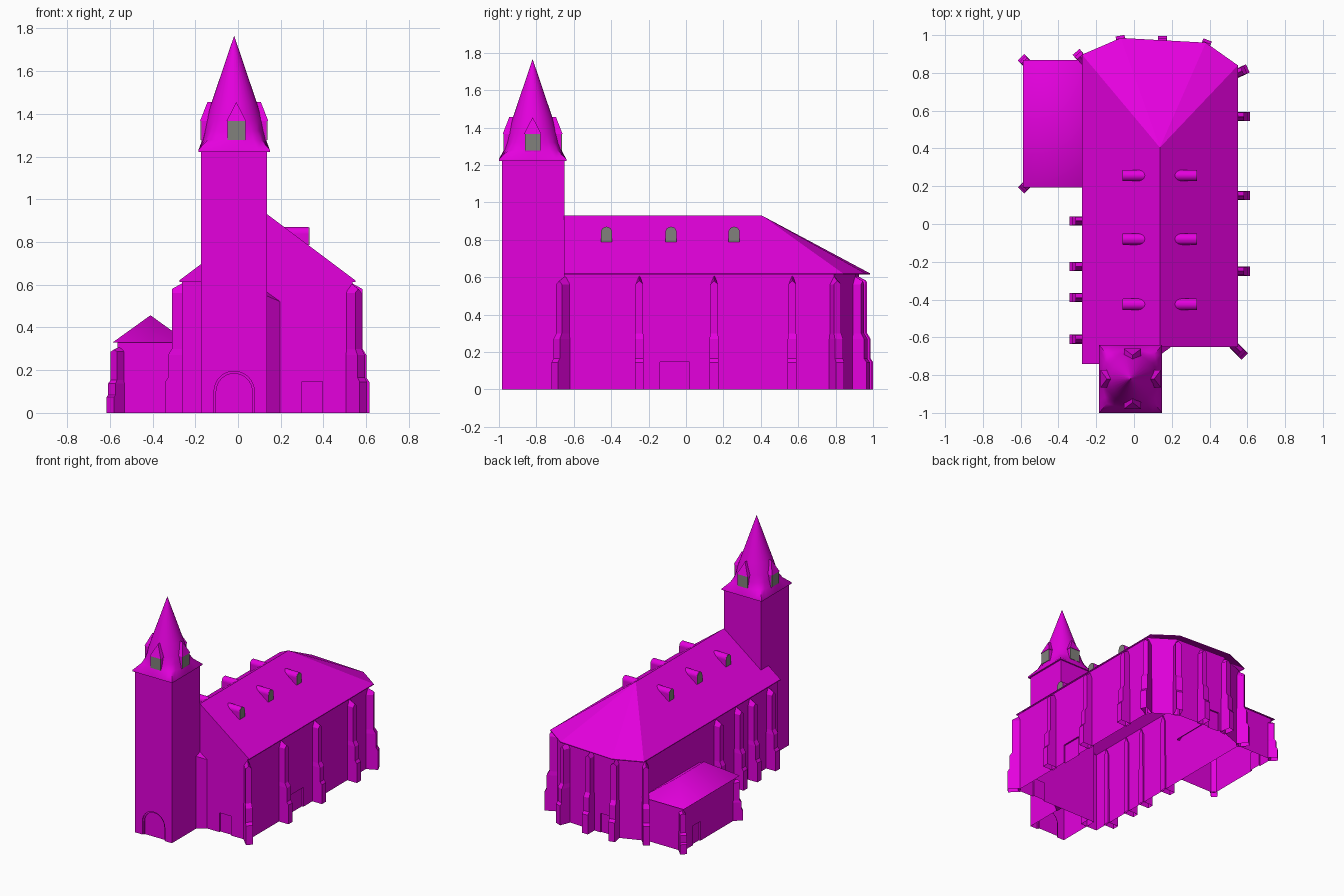
import bpy, bmesh, math
from mathutils import Matrix

if "Cube" in bpy.data.objects:
    bpy.data.objects.remove(bpy.data.objects["Cube"])


def material(name, rgb):
    m = bpy.data.materials.new(name)
    m.diffuse_color = (*rgb, 1)
    m.use_nodes = True
    m.node_tree.nodes["Principled BSDF"].inputs["Base Color"].default_value = m.diffuse_color
    return m


MAGENTA = material("magenta", (0.78, 0.0, 0.73))
GREY = material("window grey", (0.22, 0.22, 0.2))


def make(name, verts, faces, mat=MAGENTA, matrix=None):
    bm = bmesh.new()
    vs = [bm.verts.new(v) for v in verts]
    for f in faces:
        bm.faces.new([vs[i] for i in f])
    if matrix:
        bm.transform(matrix)
    bmesh.ops.remove_doubles(bm, verts=bm.verts, dist=1e-5)
    bmesh.ops.recalc_face_normals(bm, faces=bm.faces)
    me = bpy.data.meshes.new(name)
    bm.to_mesh(me)
    bm.free()
    me.materials.append(mat)
    ob = bpy.data.objects.new(name, me)
    bpy.context.collection.objects.link(ob)
    return ob


def loft(name, rings, mat=MAGENTA, matrix=None):
    n = len(rings[0])
    faces = [range(n), range((len(rings) - 1) * n, len(rings) * n)]
    for r in range(len(rings) - 1):
        for i in range(n):
            j = (i + 1) % n
            faces.append((r * n + i, r * n + j, (r + 1) * n + j, (r + 1) * n + i))
    return make(name, [v for ring in rings for v in ring], faces, mat, matrix)


def prism(name, outline, z0, z1):
    return loft(name, [[(x, y, z) for x, y in outline] for z in (z0, z1)])


def rect(x0, x1, y0, y1):
    return [(x0, y0), (x1, y0), (x1, y1), (x0, y1)]


def place(x, y, deg, z=0):
    return Matrix.Translation((x, y, z)) @ Matrix.Rotation(math.radians(deg), 4, 'Z')


def arch(r, h, z0=0.0):
    return [(-r, z0), (r, z0)] + [(r * math.cos(math.pi * i / 16), h - r + r * math.sin(math.pi * i / 16))
                                  for i in range(17)]


def extrude_x(name, outline, x0, x1, mat=MAGENTA, matrix=None):
    # outline lies in the local y-z plane
    return loft(name, [[(x, y, z) for y, z in outline] for x in (x0, x1)], mat, matrix)


def cut(ob, cutter):
    mod = ob.modifiers.new("recess", 'BOOLEAN')
    mod.operation, mod.solver, mod.object = 'DIFFERENCE', 'EXACT', cutter
    bpy.context.view_layer.objects.active = ob
    bpy.ops.object.modifier_apply(modifier="recess")
    bpy.data.objects.remove(cutter)


def door(ob, x, y, deg, w, depth=.012):
    # shallow door recess
    cut(ob, extrude_x("cutter", [(-w, -.03), (w, -.03), (w, .146), (-w, .146)], -depth, .05,
                      MAGENTA, place(x, y, deg)))


def open_ends(ob, top=True):
    # walls are hollow shells: drop the floor and the face under the roof
    bm = bmesh.new()
    bm.from_mesh(ob.data)
    bm.normal_update()
    zmax = max(v.co.z for v in bm.verts)
    ends = [f for f in bm.faces if abs(f.normal.z) > .99 and
            (f.calc_center_median().z < .001 or top and f.calc_center_median().z > zmax - .001)]
    bmesh.ops.delete(bm, geom=ends, context='FACES')
    bm.to_mesh(ob.data)
    bm.free()


# Nave walls with a many-sided back end
nave = prism("nave_walls", [(-.262, -.73), (-.12, -.73), (-.12, -.65), (.535, -.65), (.535, .79),
                            (.36, .905), (-.06, .925), (-.262, .85)], 0, .62)
door(nave, .347, -.65, -90, .048)
door(nave, .535, -.06, 0, .08)
door(nave, .03, .9207, 87.3, .045)
open_ends(nave)

# Nave roof: gable in front, hip at the back
eave = [(-.275, -.74), (-.15, -.74), (-.15, -.652), (.137, -.652), (.55, -.652),
        (.55, .84), (.38, .96), (-.07, .985), (-.275, .897)]
slope = [.62, .714, .714, .93, .62, .62, .62, .62, .62]
verts = [(x, y, .614) for x, y in eave] + [(x, y, z) for (x, y), z in zip(eave, slope)] + [(.137, .405, .93)]
faces = [(9, 10, 11, 12, 18, 17), (12, 13, 14, 18), (14, 15, 18), (15, 16, 18), (16, 17, 18)]
faces += [(i, (i + 1) % 9, 9 + (i + 1) % 9, 9 + i) for i in range(9)]
make("nave_roof", verts, faces)

# Barrel roof dormers, three on each slope
for y in (.257, -.08, -.425):
    for deg in (0, 180):
        m = place(.137, y, deg, .787)
        extrude_x("roof_dormer", arch(.03, .083), .06, .194, MAGENTA, m)
        extrude_x("roof_dormer_window", arch(.029, .081), .19, .197, GREY, m)


# Stepped buttresses, each with a small gabled top sloping up to the wall
def buttress(x, y, deg, d=1.0, h=1.0):
    rings = []
    for depth, z, w in [(.08, 0, .024), (.08, .145, .024), (.066, .165, .024), (.066, .27, .024),
                        (.048, .30, .021), (.048, .562, .021), (.048, .612, .001)]:
        rings.append([(px, py, (.58 if z > .6 and px > 0 else z) * h)
                      for px, py in rect(-.01, depth * d, -w, w)])
    open_ends(loft("buttress", rings, MAGENTA, place(x, y, deg)), False)


for y in (.568, .15, -.25):
    buttress(.535, y, 0)
for y in (.017, -.225, -.39, -.61):
    buttress(-.262, y, 180)
for x, y, a in [(.53, -.645, -45), (.53, .79, 25), (.36, .9, 68), (.15, .915, 90),
                (-.06, .918, 100), (-.255, .85, 130)]:
    buttress(x, y, a)

# Side annex with a softly shaded hipped roof
annex = prism("annex_walls", rect(-.565, -.262, .215, .845), 0, .335)
door(annex, -.565, .68, 180, .045)
open_ends(annex)
roof = make("annex_roof", [(x, y, .33) for x, y in rect(-.587, -.233, .193, .867)] +
            [(-.41, .37, .457), (-.41, .69, .457)],
            [(0, 1, 4), (1, 2, 5, 4), (2, 3, 5), (3, 0, 4, 5)])
for p in roof.data.polygons:
    p.use_smooth = True
for y, a in ((.22, 225), (.84, 135)):
    buttress(-.556, y, a, .75, .51)

# Tower with an arched, framed door recess
tower = prism("tower", rect(-.173, .136, -.985, -.65), 0, 1.235)
for r, h, depth in ((.094, .195, .008), (.084, .184, .016)):
    cut(tower, extrude_x("cutter", arch(r, h, -.03), -depth, .05, MAGENTA, place(-.018, -.985, -90)))
open_ends(tower)

# Corner stair turret beside the tower
loft("corner_turret", [[(.13, -.70, z1), (.2, -.648, z2), (.13, -.648, z3)]
                       for z1, z2, z3 in ((0, 0, 0), (.55, .52, .57))])

# Spire: square at the eaves, turning into a round cone
CX, CY, N = -.018, -.82, 32


def spire_ring(z, r, square):
    ring = []
    for i in range(N):
        a = 2 * math.pi * i / N
        c, s = math.cos(a), math.sin(a)
        k = max(abs(c), abs(s))
        ring.append((CX + r * c * (1 - square) + square * .167 * c / k,
                     CY + r * s * (1 - square) + square * .18 * s / k, z))
    return ring


spire = loft("spire", [spire_ring(1.222, .14, 1), spire_ring(1.232, .14, 1), spire_ring(1.278, .138, .4),
                       spire_ring(1.32, .138, .12), spire_ring(1.37, .133, 0), spire_ring(1.45, .107, 0),
                       spire_ring(1.765, .0005, 0)])
bpy.context.view_layer.objects.active = spire
spire.select_set(True)
bpy.ops.object.shade_smooth_by_angle(angle=math.radians(50))
spire.select_set(False)

# Four spire dormers with sloped triangular fronts
for k in range(4):
    m = place(CX + .01 * (k % 2), CY, 90 * k)
    extrude_x("spire_dormer", rect(-.042, .042, 1.27, 1.37), .08, .152, MAGENTA, m)
    extrude_x("spire_dormer_window", rect(-.042, .042, 1.277, 1.366), .15, .157, GREY, m)
    make("spire_dormer_roof", [(.16, -.046, 1.366), (.16, .046, 1.366), (.125, 0, 1.456),
                               (.07, -.046, 1.366), (.07, .046, 1.366), (.07, 0, 1.456)],
         [(0, 1, 2), (3, 4, 5), (0, 1, 4, 3), (1, 2, 5, 4), (0, 2, 5, 3)], MAGENTA, m)
